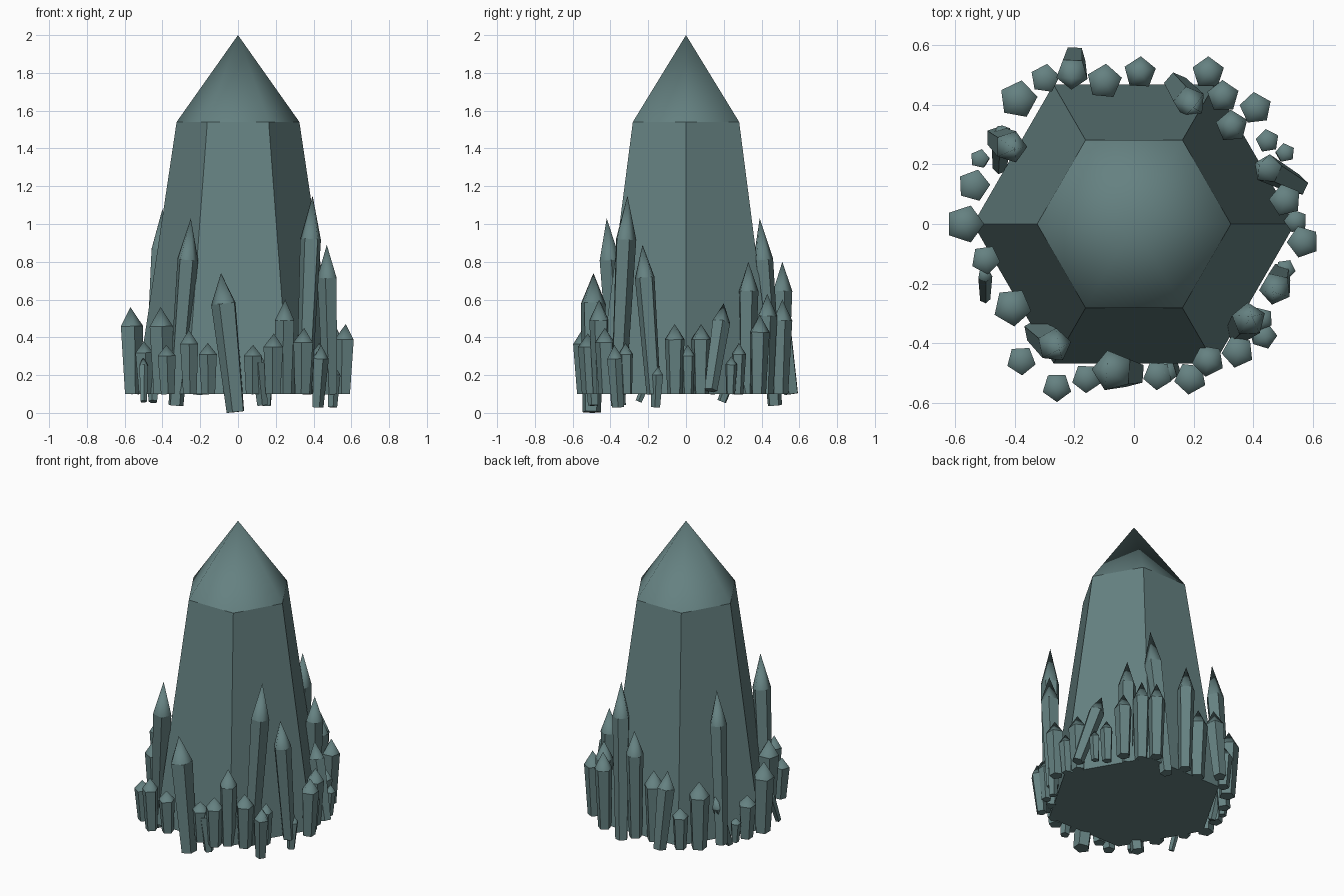
import bpy, bmesh, math
from mathutils import Vector


def crystal(name, base, tip, r_base, r_top, sides, cap=0.22, turn=0.0):
    """Faceted shaft with a smooth-shaded pointed cap, running from base to tip."""
    base, tip = Vector(base), Vector(tip)
    axis = tip - base
    rot = Vector((0, 0, 1)).rotation_difference(axis.normalized())
    bm = bmesh.new()

    def ring(t, r):
        pts = [Vector((r * math.cos(turn + math.tau * i / sides),
                       r * math.sin(turn + math.tau * i / sides), 0)) for i in range(sides)]
        return [bm.verts.new(base + axis * t + rot @ p) for p in pts]

    low, high = ring(0, r_base), ring(1 - cap, r_top)
    apex = bm.verts.new(tip)
    bm.faces.new(low[::-1])
    for i in range(sides):
        j = (i + 1) % sides
        bm.faces.new((low[i], low[j], high[j], high[i]))
        bm.faces.new((high[i], high[j], apex)).smooth = True
        bm.edges.get((high[i], high[j])).smooth = False
    mesh = bpy.data.meshes.new(name)
    bm.to_mesh(mesh)
    bm.free()
    mesh.materials.append(stone)
    obj = bpy.data.objects.new(name, mesh)
    bpy.context.collection.objects.link(obj)


stone = bpy.data.materials.new("teal_crystal")
stone.diffuse_color = (0.13, 0.22, 0.22, 1)

# Main hexagonal crystal
crystal("main_crystal", (0, 0, 0.10), (0, 0, 2), 0.54, 0.325, 6, cap=0.242)

# Upright surrounding crystals: tip x, y, z, cap radius
upright = [
    (-.57, .00, .56, .065), (-.54, .13, .38, .055), (-.52, .22, .26, .033),
    (-.39, .42, .54, .065), (-.30, .49, .37, .05), (-.10, .48, .56, .06),
    (.02, .51, .80, .055), (.25, .51, .60, .055), (.30, .43, .63, .055),
    (.33, .33, .80, .055), (.41, .39, .52, .055), (.45, .28, .37, .04),
    (.51, .24, .30, .033), (.51, .08, .47, .055), (.545, .01, .36, .04),
    (.57, -.06, .47, .055), (.43, -.32, .37, .04), (.35, -.43, .45, .055),
    (.25, -.46, .60, .055), (.19, -.52, .42, .055), (.08, -.51, .36, .05),
    (-.16, -.52, .37, .05), (-.26, -.55, .44, .05), (-.38, -.46, .36, .05),
    (-.41, -.28, .56, .065), (-.50, -.12, .38, .05),
]
for i, (x, y, z, r) in enumerate(upright):
    crystal("upright_crystal", (x * 0.98, y * 0.98, 0.10), (x, y, z),
            r * 0.75, r, 5, turn=i * 1.3)

# Leaning crystals: base, tip, cap radius
leaning = [
    ((-.46, .29, .10), (-.40, .25, 1.08), .055),
    ((-.20, .56, .10), (-.21, .49, .59), .055),
    ((.14, .47, .04), (.20, .39, 1.03), .055),
    ((.55, .13, .12), (.42, .20, .58), .05),
    ((.50, -.16, .03), (.51, -.15, .25), .035),
    ((.49, -.17, .10), (.47, -.23, .89), .055),
    ((.35, -.36, .10), (.395, -.31, 1.15), .058),
    ((.42, -.36, .03), (.44, -.38, .36), .045),
    ((.13, -.49, .04), (.10, -.50, .33), .04),
    ((-.01, -.50, .005), (-.09, -.49, .74), .07),
    ((-.33, -.36, .04), (-.25, -.42, 1.03), .058),
    ((-.50, -.25, .06), (-.50, -.15, .30), .025),
    ((-.45, .19, .06), (-.44, .33, .42), .035),
]
for i, (b, t, r) in enumerate(leaning):
    crystal("leaning_crystal", b, t, r * 0.72, r, 5, turn=i * 0.9)
